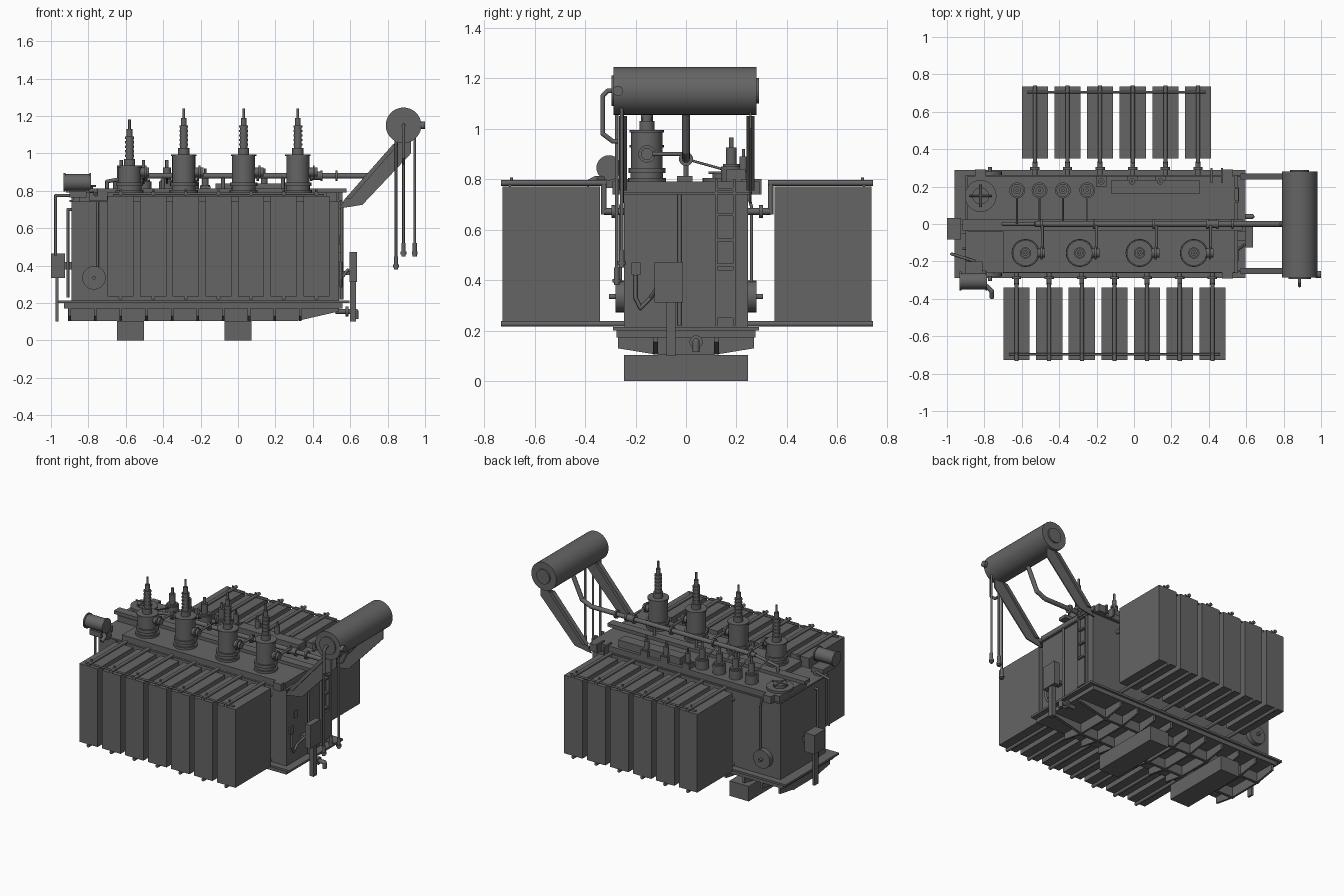
import bpy, bmesh
from mathutils import Matrix, Vector

if "Cube" in bpy.data.objects:
    bpy.data.objects.remove(bpy.data.objects["Cube"], do_unlink=True)

GREY = (.13, .13, .13, 1)
steel = bpy.data.materials.new("dark_grey_steel")
steel.use_nodes = True
steel.diffuse_color = GREY
steel.node_tree.nodes["Principled BSDF"].inputs["Base Color"].default_value = GREY

RIGHT, BACK, UP = Vector((1, 0, 0)), Vector((0, 1, 0)), Vector((0, 0, 1))
LEFT, FRONT, DOWN = -RIGHT, -BACK, -UP

# Main levels and edges
FLOOR, RIM, LID = .2, .74, .79
TANK_LEFT, TANK_RIGHT, TANK_SIDE = -.89, .54, .245
MAIN_Z = .88


def finish(name, bm, smooth=False):
    """Turn a bmesh into a painted object."""
    bmesh.ops.recalc_face_normals(bm, faces=bm.faces)
    mesh = bpy.data.meshes.new(name)
    bm.to_mesh(mesh)
    bm.free()
    mesh.materials.append(steel)
    if smooth:
        mesh.shade_smooth()
        mesh.set_sharp_from_angle(angle=.6)
    bpy.context.collection.objects.link(bpy.data.objects.new(name, mesh))


def box(name, x, y, z):
    """Box from a (low, high) range on each axis."""
    bm = bmesh.new()
    bmesh.ops.create_cube(bm, size=1)
    for v in bm.verts:
        v.co = [low if c < 0 else high for c, (low, high) in zip(v.co, (x, y, z))]
    finish(name, bm)


def around(middle, half):
    return middle - half, middle + half


def stack(name, start, axis, *sections, sides=24):
    """Round sections of (radius, length), one after another along an axis."""
    bm = bmesh.new()
    turn = axis.to_track_quat('Z', 'Y').to_matrix().to_4x4()
    place = Vector(start)
    for radius, length in sections:
        middle = place + axis * length / 2
        bmesh.ops.create_cone(bm, cap_ends=True, segments=sides, radius1=radius, radius2=radius,
                              depth=length, matrix=Matrix.Translation(middle) @ turn)
        place += axis * length
    finish(name, bm, smooth=True)


def pipe(name, start, radius, *moves):
    """Pipe that follows a list of moves, with a round elbow at every bend."""
    place = Vector(start)
    for i, move in enumerate(moves):
        stack(name, place, move.normalized(), (radius, move.length), sides=12)
        place = place + move
        if i < len(moves) - 1:
            bm = bmesh.new()
            bmesh.ops.create_uvsphere(bm, u_segments=12, v_segments=8, radius=radius,
                                      matrix=Matrix.Translation(place))
            finish(name + "_elbow", bm, smooth=True)


def prism(name, outline, direction, middle, thickness):
    """Flat plate: an outline extruded evenly to both sides of its plane."""
    bm = bmesh.new()
    offset = direction * (middle - thickness / 2)
    face = bm.faces.new([bm.verts.new(point + offset) for point in outline])
    made = bmesh.ops.extrude_face_region(bm, geom=[face])["geom"]
    bmesh.ops.translate(bm, vec=direction * thickness,
                        verts=[g for g in made if isinstance(g, bmesh.types.BMVert)])
    finish(name, bm)


# Skids and ribbed underframe
for x in (-.575, 0):
    box("skid", around(x, .073), around(0, TANK_SIDE), (0, .103))
keel = [RIGHT * x + UP * z for x, z in ((-.91, .18), (TANK_RIGHT, .18), (TANK_RIGHT, .155), (.32, .105), (-.91, .105))]
for y in (-.12, .12):
    prism("long_beam", keel, BACK, y, .02)
half_rib = [(.27, .18), (.27, .13), (.11, .104)]
rib = [BACK * y + UP * z for y, z in half_rib] + [FRONT * y + UP * z for y, z in reversed(half_rib)]
for i in range(10):
    prism("cross_rib", rib, RIGHT, -.9 + .137 * i, .014)
box("bottom_plate", (-.93, .56), around(0, .275), (.172, FLOOR))
box("bottom_flange", (-.96, .595), around(0, .29), (FLOOR, .214))

# Tank and stepped lid
box("tank", (TANK_LEFT, TANK_RIGHT), around(0, TANK_SIDE), (FLOOR, RIM))
box("lid_rim", (-.9, .555), around(0, .262), (RIM, .75))
box("lid_rear", (TANK_LEFT, TANK_RIGHT), (-.04, .255), (RIM, LID))
box("lid_front", (-.7, TANK_RIGHT), (-.26, -.04), (RIM, LID))
box("lid_channel", (-.92, .58), (-.035, .025), (LID, .812))
box("tap_box", (-.12, .35), (.16, .235), (LID, .84))
for x in (.415, .47):
    box("lid_lug", around(x, .006), (.22, .3), (RIM, .8))
for x in (-.82, .5):
    for y in (-.27, .27):
        box("lifting_lug", around(x, .03), around(y, .022), (RIM, LID))


# Radiator banks with their header pipes
def radiator_bank(name, outward, near, far, first, count):
    pitch, top, bottom = .1745, .785, .227
    for i in range(count):
        x = first + pitch * i
        root = RIGHT * x + outward * (near - .015)
        length = far - near + .02
        box(name, around(x, .07), sorted((outward.y * near, outward.y * far)), (.235, .772))
        for z in (top, bottom):
            stack(name + "_header", root + UP * z, outward, (.011, length))
            stack(name + "_branch", root + UP * z, -outward, (.011, .01))
        stack(name + "_drop", root + UP * top, DOWN, (.011, .125))
        stack(name + "_valve", root + UP * .672, -outward, (.013, .03), (.025, .015), (.013, .06))
        stack(name + "_drain", root + UP * bottom, -outward, (.011, near - TANK_SIDE))
        stack(name + "_eye", root + outward * (length - .04) + UP * top, UP, (.006, .022))
    bar = RIGHT * (first - .04) + outward * (far - .03) + UP * .776
    stack(name + "_tie_bar", bar, RIGHT, (.006, pitch * (count - 1) + .08))


radiator_bank("front_radiator", FRONT, .34, .727, -.628, count=7)
radiator_bank("rear_radiator", BACK, .35, .735, -.53, count=6)

# High voltage bushings on turrets along the front
BUSHING_Y = -.155
for x, body in zip((-.58, -.29, .03, .32), (.07, .13, .13, .13)):
    foot = Vector((x, BUSHING_Y, LID))
    stack("turret", foot, UP, (.075, .015), (.064, .02), (.073, .02), (.062, body + .01), (.068, .01))
    sheds = [(.02 + .004 * (i % 2), .012) for i in range(10)]
    stack("high_bushing", foot + UP * (body + .075), UP, (.03, .035), *sheds, (.015, .04), (.007, .05))
    outlet = Vector((x + .05, BUSHING_Y, .9))
    stack("turret_outlet", outlet, RIGHT, (.024, .03), (.034, .01), (.024, .015))
    pipe("turret_vent", outlet + RIGHT * .04, .008, BACK * .14, DOWN * .02)

# Low voltage bushings along the rear
for x in (-.625, -.505, -.38, -.25):
    foot = Vector((x, .18, LID))
    stack("low_bushing", foot, UP, (.042, .06), (.034, .01), (.021, .065), (.009, .04))
    pipe("low_bushing_vent", foot + UP * .04, .005, FRONT * .18 + UP * .05)
for x in (-.175, -.01, .14):
    foot = Vector((x, .228, LID))
    box("tap_bushing_base", around(x, .028), around(foot.y, .028), (LID, .825))
    stack("tap_bushing", foot + UP * .03, UP, (.026, .01), (.017, .06), (.006, .03))

# Oil main along the lid, rising to the conservator
main_start = UP * MAIN_Z + LEFT * .53
pipe("oil_main", main_start, .015, RIGHT * 1.25, RIGHT * .07 + UP * .03, RIGHT * .08 + UP * .17)
pipe("oil_main_tail", main_start, .01, LEFT * .17 + DOWN * .03, DOWN * .05)
for x in (-.5, -.22, .1, .385, .44, .52):
    stack("main_flange", RIGHT * x + UP * MAIN_Z, RIGHT, (.028, .012))
for x in (-.4, -.08, .24):
    stack("main_support", RIGHT * x + UP * LID, UP, (.01, MAIN_Z - LID))
stack("relay", RIGHT * .395 + UP * MAIN_Z, RIGHT, (.022, .05))

# Conservator drum, arms, gauge and hanging pipes
DRUM_X, DRUM_Z = .885, 1.15
stack("conservator", (DRUM_X, -.295, DRUM_Z), BACK, (.06, .008), (.095, .567), (.05, .01), sides=40)
arm = [RIGHT * x + UP * z for x, z in
       ((TANK_RIGHT, .705), (.665, .725), (.925, 1), (.925, 1.08), (.83, 1.05), (.57, .755))]
web = [arm[-1], arm[-1] + RIGHT * .03, arm[-2] + RIGHT * .03, arm[-2]]
for y in (-.25, .255):
    prism("conservator_arm", arm, BACK, y, .008)
    prism("arm_web", web, BACK, y, .032)
stack("level_gauge", (.97, -.27, DRUM_Z), RIGHT, (.02, .03))
pipe("drum_vent", (DRUM_X, -.28, DRUM_Z), .009, FRONT * .03, FRONT * .02 + DOWN * .02,
     DOWN * .15, BACK * .04 + DOWN * .03, BACK * .02)
for name, x, y, drop in (("breather", .845, -.275, .77), ("drain", DRUM_X, -.255, .7), ("filler", .945, -.255, .7)):
    foot = Vector((x, y, DRUM_Z - drop))
    stack(name + "_pipe", foot, UP, (.007, .01), (.016, .015), (.007, drop))
    stack(name + "_sleeve", foot, UP, (.011, .07))

# Ladder on the right end
ladder = (.12, .192)
for y in ladder:
    box("ladder_rail", (TANK_RIGHT, .56), around(y, .005), (.22, .8))
for i in range(6):
    box("ladder_rung", (TANK_RIGHT, .558), ladder, around(.26 + i / 10, .006))
box("ladder_guard", (.55, .562), ladder, (.25, .44))

# Control box and fittings on the right end
box("control_box", (.597, .637), (-.125, -.012), (.312, .472))
box("control_post", (.6, .63), around(-.06, .018), (.1, .315))
box("control_bracket", (TANK_RIGHT, .6), (-.09, -.04), (.35, .37))
box("terminal_box", (TANK_RIGHT, .55), (-.215, -.18), (.42, .47))
box("data_plate", (TANK_RIGHT, .545), (-.165, -.13), (.51, .56))
stack("end_pipe", (.555, -.025, .22), UP, (.008, .52))
pipe("cable", (.55, -.2, .42), .008, DOWN * .09, BACK * .02 + DOWN * .04, BACK * .04 + UP * .04,
     BACK * .03 + UP * .05 + RIGHT * .04)
pipe("drain_spout", (.52, .04, .155), .014, RIGHT * .11, DOWN * .04)
stack("drain_flange", (.575, .04, .155), RIGHT, (.026, .015))

# Motor, cabinet and conduits on the left end
stack("motor", (-.932, -.305, .845), RIGHT, (.05, .01), (.044, .127), (.05, .01))
box("motor_bracket", (-.9, -.81), (-.33, -.2), (.765, .8))
box("motor_foot", (-.88, -.83), (-.26, -.2), (RIM, .78))
pipe("motor_pipe", (-.79, -.33, .8), .012, RIGHT * .03 + FRONT * .03, FRONT * .035 + DOWN * .02)
pipe("left_conduit", (-.85, -.2, .775), .008, LEFT * .125 + BACK * .04, DOWN * .32)
pipe("left_pipe", (TANK_LEFT, -.13, .7), .008, LEFT * .02, DOWN * .47)
box("left_cabinet", (-1, -.925), (-.082, .032), (.335, .465))
box("left_cabinet_post", (-.975, -.96), around(-.025, .02), (.1, .34))
box("left_cabinet_bracket", (-.93, TANK_LEFT), around(-.025, .025), (.38, .42))

# Round side hatches with hoses, and the lid manhole
HATCH_X = -.77
for outward in (FRONT, BACK):
    wall = RIGHT * HATCH_X + outward * TANK_SIDE
    stack("side_hatch", wall + UP * .335, outward, (.063, .035), (.01, .025))
    pipe("hatch_hose", wall + UP * RIM + RIGHT * .02, .006, outward * .015 + DOWN * .05, DOWN * .32)
manhole = Vector((-.82, .15, LID))
stack("lid_manhole", manhole, UP, (.085, .015), (.045, .02))
for axis in (RIGHT, BACK):
    stack("manhole_bar", manhole - axis * .06 + UP * .035, axis, (.005, .12))
